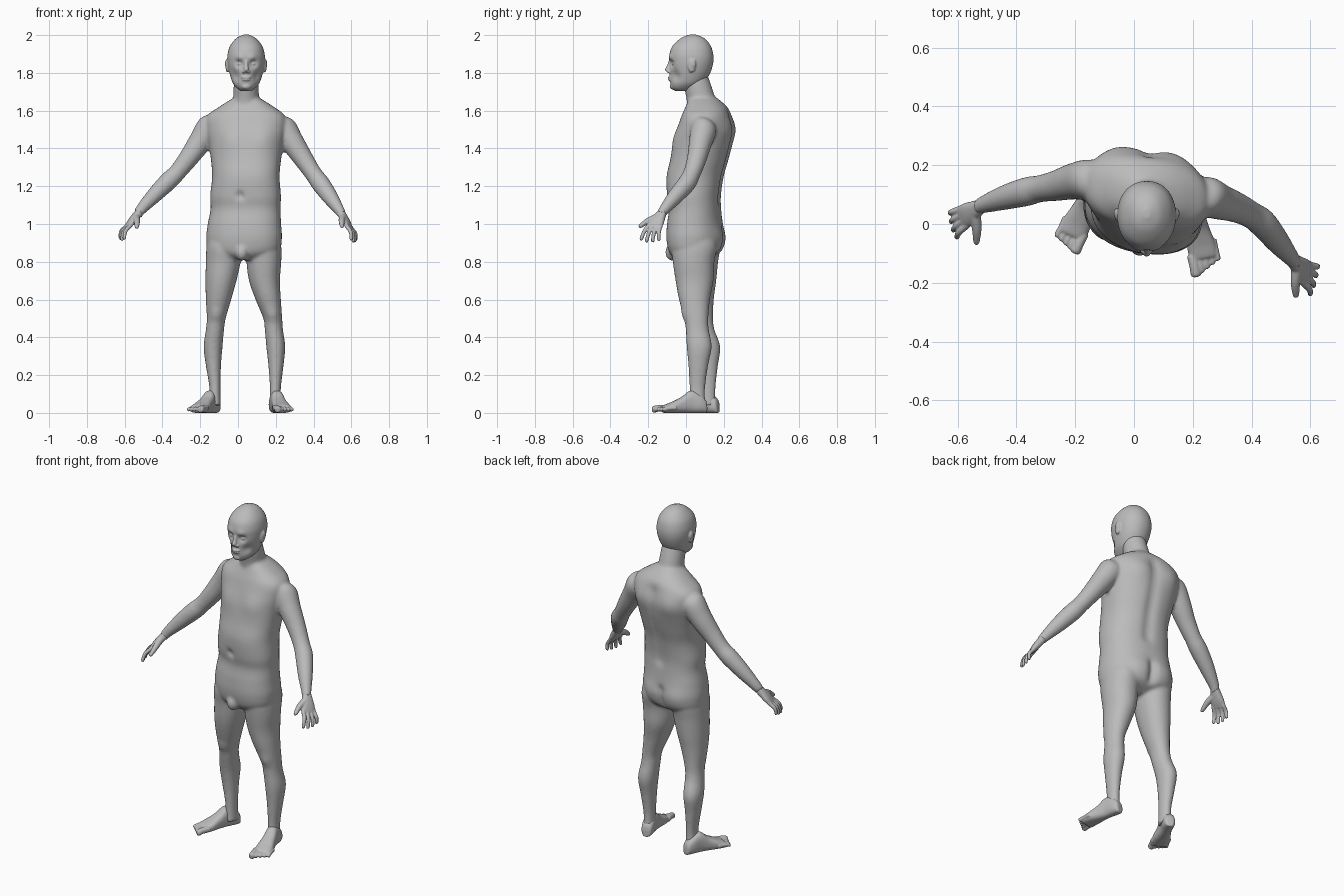
import bpy
import bmesh
import math
from mathutils import Vector

cube = bpy.data.objects.get("Cube")
if cube:
    bpy.data.objects.remove(cube)

skin = bpy.data.materials.new("plain_grey")
skin.use_nodes = True
skin.diffuse_color = (0.5, 0.5, 0.5, 1)
skin.node_tree.nodes["Principled BSDF"].inputs["Base Color"].default_value = (0.5, 0.5, 0.5, 1)

X, Y, Z = Vector((1, 0, 0)), Vector((0, 1, 0)), Vector((0, 0, 1))
MID = 0.043  # the spine stands slightly left of the origin


def spline(rows, steps):
    """Catmull-Rom interpolation through rows of any length."""
    rows = [Vector(r) for r in rows]
    out = []
    for i in range(len(rows) - 1):
        b, c = rows[i], rows[i + 1]
        a = rows[i - 1] if i else b
        d = rows[i + 2] if i + 2 < len(rows) else c
        for k in range(steps):
            t = k / steps
            out.append(b + (c - a) * (t / 2) + (a * 2 - b * 5 + c * 4 - d) * (t * t / 2)
                       + (b * 3 - a - c * 3 + d) * (t ** 3 / 2))
    return out + [rows[-1]]


def loft(bm, rows, u=X, v=Y, power=2.0, sides=40, steps=6):
    """Closed tube through rows of (x, y, z, half width along u, half depth along v)."""
    rings = []
    for x, y, z, ru, rv in spline(rows, steps):
        ring = []
        for k in range(sides):
            a = math.tau * k / sides
            c, s = math.cos(a), math.sin(a)
            cu = math.copysign(abs(c) ** (2 / power), c)
            sv = math.copysign(abs(s) ** (2 / power), s)
            ring.append(bm.verts.new(Vector((x, y, z)) + u * (ru * cu) + v * (rv * sv)))
        rings.append(ring)
    for lo, hi in zip(rings, rings[1:]):
        for k in range(sides):
            j = (k + 1) % sides
            bm.faces.new((lo[k], lo[j], hi[j], hi[k]))
    bm.faces.new(rings[0][::-1])
    bm.faces.new(rings[-1])


def limb(bm, points, radii, sides=20):
    """Round tube along points, with its rings square to the overall direction."""
    axis = (points[-1] - points[0]).normalized()
    u = axis.orthogonal().normalized()
    loft(bm, [(*p, r, r) for p, r in zip(points, radii)], u, axis.cross(u), sides=sides)


def ball(bm, centre, size):
    made = bmesh.ops.create_uvsphere(bm, u_segments=20, v_segments=12, radius=1)["verts"]
    for vert in made:
        vert.co = Vector(centre) + Vector(p * q for p, q in zip(vert.co, size))


def push(bm, centre, radius, offset):
    """Soft sculpting stroke."""
    centre, offset = Vector(centre), Vector(offset)
    for vert in bm.verts:
        vert.co += offset * math.exp(-((vert.co - centre).length / radius) ** 2)


def finish(name, bm, voxel, rounds):
    """Fuse the overlapping volumes into one smooth skin."""
    bmesh.ops.recalc_face_normals(bm, faces=bm.faces)
    mesh = bpy.data.meshes.new(name)
    bm.to_mesh(mesh)
    bm.free()
    mesh.materials.append(skin)
    obj = bpy.data.objects.new(name, mesh)
    bpy.context.collection.objects.link(obj)
    fuse = obj.modifiers.new("fuse", "REMESH")
    fuse.mode, fuse.voxel_size, fuse.use_smooth_shade = "VOXEL", voxel, True
    relax = obj.modifiers.new("relax", "SMOOTH")
    relax.factor, relax.iterations = 0.5, rounds


# Torso: z, left and right limits in x, front and back limits in y
body = bmesh.new()
torso = [(1.67, -.02, .11, .02, .16), (1.62, -.1, .19, 0, .215), (1.57, -.165, .25, -.02, .235),
         (1.5, -.17, .255, -.04, .247), (1.42, -.155, .24, -.06, .24), (1.34, -.143, .228, -.08, .222),
         (1.25, -.137, .22, -.1, .197), (1.15, -.147, .227, -.097, .182), (1.08, -.145, .225, -.087, .183),
         (1.0, -.16, .228, -.097, .19), (.92, -.168, .232, -.1, .196), (.85, -.15, .21, -.085, .175),
         (.81, -.04, .1, -.05, .1)]
loft(body, [((l + r) / 2, (f + b) / 2, z, (r - l) / 2, (b - f) / 2) for z, l, r, f, b in torso],
     u=Vector((1, -.12, 0)), power=2.3, sides=72)

# Chest, shoulder blades and buttocks
for side in (-1, 1):
    push(body, (MID + side * .09, -.06, 1.45), .07, (0, -.014, 0))
    push(body, (MID + side * .1, .23 - side * .015, 1.5), .07, (0, .014, 0))
    push(body, (.03 + side * .09, .19, .92), .07, (0, .012, 0))
# Spine furrow, buttock cleft, navel and groin
for k in range(12):
    push(body, (MID + .01, .24 - k * .005, 1.56 - k * .04), .03, (0, -.011, 0))
for k in range(4):
    push(body, (.03, .19, .85 + k * .035), .022, (0, -.022, 0))
push(body, (.01, -.1, 1.15), .018, (0, .025, 0))
ball(body, (.02, -.07, .85), (.035, .04, .045))

# Neck
loft(body, [(MID, .1, 1.56, .09, .09), (MID, .08, 1.66, .07, .077), (MID, .062, 1.73, .066, .073),
            (MID, .05, 1.8, .06, .06)])

# Legs: shared heights and thicknesses, one stance for each side
heights = (.95, .88, .8, .7, .6, .5, .44, .35, .25, .13, .04)
widths = (.085, .094, .092, .082, .067, .05, .048, .05, .04, .029, .031)
depths = (.1, .12, .11, .1, .082, .063, .061, .066, .052, .041, .043)
stances = (((.13, .135, .137, .14, .16, .184, .19, .2, .201, .198, .198),
            (.05, .045, .04, .045, .045, .055, .06, .07, .065, .06, .06)),
           ((-.07, -.073, -.078, -.09, -.103, -.115, -.122, -.132, -.13, -.122, -.122),
            (.06, .06, .06, .06, .065, .08, .09, .115, .117, .115, .115)))
for xs, ys in stances:
    loft(body, list(zip(xs, ys, heights, widths, depths)), power=2.1)
    push(body, (xs[5], ys[5] - .06, .52), .035, (0, -.01, 0))

# Arms
thickness = (.05, .07, .062, .052, .046, .049, .042, .029, .025)
arms = {"left": ((.17, .1, 1.54), (.235, .095, 1.51), (.29, .075, 1.43), (.35, .055, 1.34),
                 (.4, .03, 1.265), (.44, .0, 1.21), (.49, -.06, 1.14), (.535, -.115, 1.075), (.55, -.135, 1.05)),
        "right": ((-.08, .15, 1.55), (-.145, .15, 1.515), (-.205, .145, 1.43), (-.265, .13, 1.345),
                  (-.32, .12, 1.275), (-.365, .11, 1.23), (-.44, .09, 1.155), (-.515, .065, 1.075),
                  (-.53, .055, 1.05))}
for points in arms.values():
    limb(body, [Vector(p) for p in points], thickness, sides=32)
finish("body", body, .0085, 6)

# Head: z, half width, front and back limits in y
head = bmesh.new()
skull = [(2.003, .012, .02, .05), (1.985, .05, -.025, .095), (1.945, .084, -.07, .13),
         (1.9, .098, -.087, .144), (1.86, .099, -.088, .145), (1.82, .093, -.087, .136),
         (1.78, .083, -.086, .118), (1.745, .07, -.083, .09), (1.72, .05, -.076, .05), (1.705, .03, -.06, .02)]
loft(head, [(MID, (f + b) / 2, z, w, (b - f) / 2) for z, w, f, b in skull], power=2.15, sides=64)
for side in (-1, 1):
    push(head, (MID + side * .037, -.08, 1.85), .02, (0, .02, 0))
    push(head, (MID + side * .06, -.06, 1.785), .03, (-side * .008, .01, 0))
    push(head, (MID + side * .035, -.08, 1.878), .02, (0, -.008, 0))
    # Eyes, nostrils and ears
    ball(head, (MID + side * .036, -.058, 1.848), (.016, .016, .011))
    ball(head, (MID + side * .012, -.09, 1.806), (.01, .012, .008))
    ball(head, (MID + side * .099, .03, 1.838), (.01, .021, .037))
    ball(head, (MID + side * .104, .036, 1.848), (.008, .017, .024))
# Nose, lips and chin
limb(head, [Vector((MID, y, z)) for y, z in ((-.08, 1.87), (-.09, 1.84), (-.098, 1.815), (-.09, 1.802))],
     (.009, .01, .014, .008))
ball(head, (MID, -.084, 1.776), (.027, .013, .006))
ball(head, (MID, -.082, 1.764), (.023, .013, .007))
ball(head, (MID, -.07, 1.728), (.025, .016, .016))
finish("head", head, .0045, 4)


def hand(name, wrist, index, little, index_tip, little_tip, thumb_tip):
    """Flat palm, four bent fingers and a thumb."""
    bm = bmesh.new()
    wrist, index, little, index_tip, little_tip, thumb_tip = map(
        Vector, (wrist, index, little, index_tip, little_tip, thumb_tip))
    knuckles = (index + little) / 2
    reach = (knuckles - wrist).normalized()
    across = (little - index).normalized()
    across = (across - reach * across.dot(reach)).normalized()
    back = reach.cross(across)
    if back.z < 0:
        back = -back
    palm = [(0, .024, .021), (.35, .032, .021), (.7, .04, .018), (1.05, .037, .011)]
    loft(bm, [(*wrist.lerp(knuckles, t), a, b) for t, a, b in palm], across, back, 2.4)
    for k, length in enumerate((1, 1.1, 1.05, .9)):
        base = index.lerp(little, k / 3)
        tip = base + (index_tip.lerp(little_tip, k / 3) - base) * length
        bend = base.lerp(tip, .5) + back * .01
        limb(bm, [base - reach * .015, base, bend, base.lerp(tip, .93), tip], (.01, .0115, .0105, .009, .004))
    root = wrist.lerp(index, .35)
    limb(bm, [root, root.lerp(thumb_tip, .45) - across * .008, root.lerp(thumb_tip, .9), thumb_tip],
         (.02, .016, .011, .005))
    finish(name, bm, .0035, 3)


hand("left_hand", (.543, -.125, 1.062), (.575, -.2, .99), (.602, -.14, .975),
     (.602, -.24, .915), (.628, -.145, .905), (.55, -.25, .985))
hand("right_hand", (-.523, .06, 1.062), (-.572, -.008, .99), (-.594, .05, .985),
     (-.605, -.047, .92), (-.632, .035, .92), (-.535, -.07, .98))


def foot(name, heel, big_tip, little_tip):
    """Arched wedge with five toes."""
    bm = bmesh.new()
    heel, big_tip, little_tip = (Vector((*p, 0)) for p in (heel, big_tip, little_tip))
    end = big_tip.lerp(little_tip, .45)
    ahead = (end - heel).normalized()
    wedge = [(0, .015, .04), (.03, .028, .07), (.14, .035, .1), (.32, .035, .118), (.5, .04, .085),
             (.68, .048, .06), (.84, .048, .042), (.87, .044, .03)]
    loft(bm, [(*heel.lerp(end, t), w, h / 2) for t, w, h in wedge], ahead.cross(Z), Z, 2.5)
    for vert in bm.verts:
        vert.co.z += .5 * max(0, .118 - .4 * (vert.co - heel).dot(ahead)) * 0
    # Rest the sole on the ground
    for ring in range(0, len(bm.verts), 40):
        bm.verts.ensure_lookup_table()
        group = bm.verts[ring:ring + 40]
        low = min(v.co.z for v in group)
        for vert in group:
            vert.co.z -= low
    for k in range(5):
        tip = big_tip.lerp(little_tip, k / 4) + Z * .018
        size = .018 if k == 0 else .0125 - k * .0005
        limb(bm, [tip - ahead * .075 + Z * .008, tip - ahead * .035 + Z * .006, tip - ahead * .008, tip],
             (size, size * .95, size, size * .5))
    finish(name, bm, .004, 3)


foot("left_foot", (.19, .11), (.213, -.18), (.286, -.125))
foot("right_foot", (-.113, .172), (-.203, -.1), (-.264, -.045))
